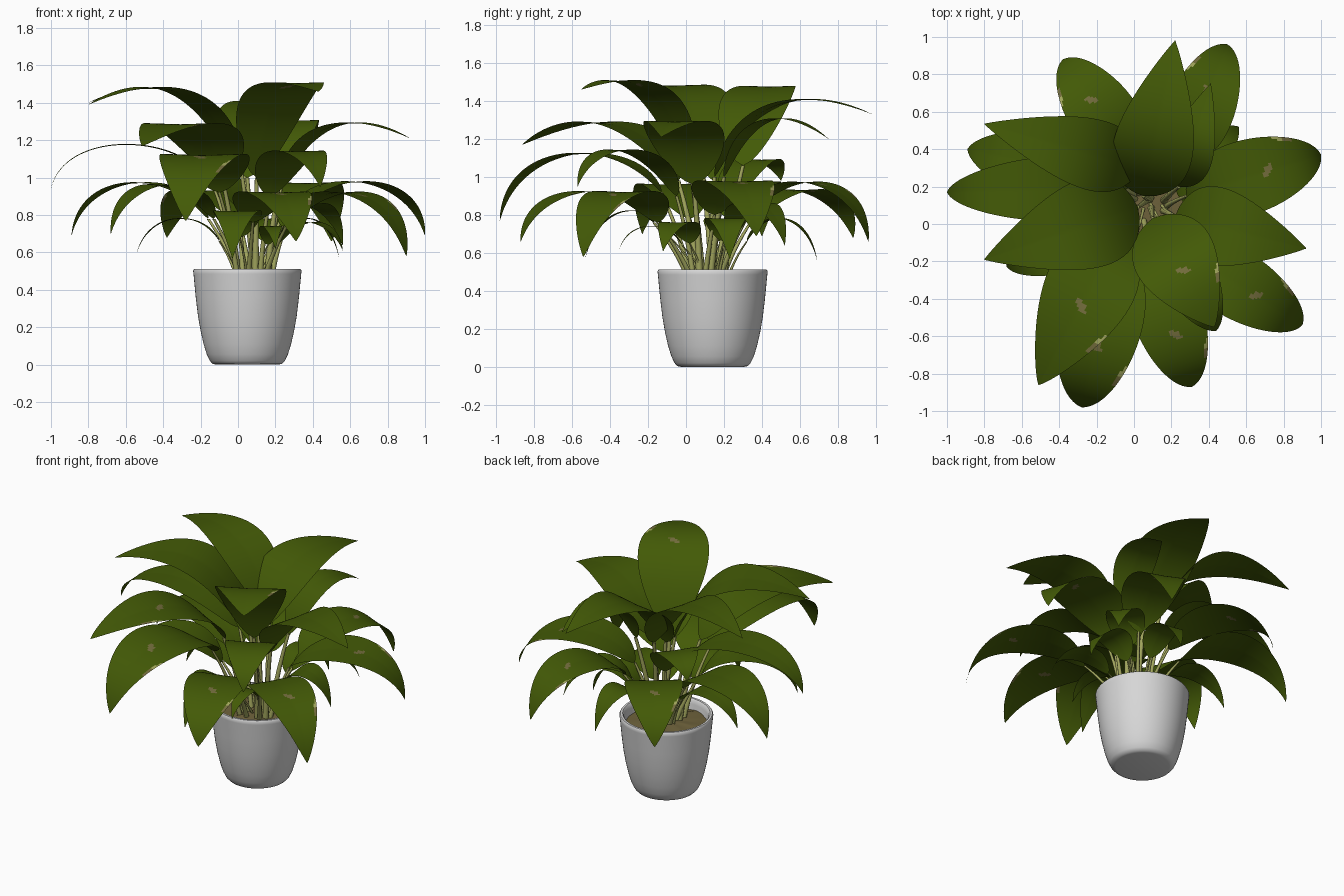
import bpy, math, random
from mathutils import Vector

if "Cube" in bpy.data.objects:
    bpy.data.objects.remove(bpy.data.objects["Cube"])

random.seed(4)

def material(name, rgb):
    m = bpy.data.materials.new(name)
    m.diffuse_color = (*rgb, 1)
    m.use_nodes = True
    m.node_tree.nodes["Principled BSDF"].inputs["Base Color"].default_value = m.diffuse_color
    return m

GREEN = material("leaf green", (0.056, 0.102, 0.002))
STEM = material("pale stem green", (0.36, 0.38, 0.11))
SPOT = material("dry spot tan", (0.17, 0.15, 0.045))
POT = material("pot grey white", (0.68, 0.68, 0.68))
SOIL = material("soil brown", (0.16, 0.125, 0.045))

PX, PY = 0.05, 0.14  # pot centre


def build(name, verts, faces, mats, idx=None, angle=40):
    me = bpy.data.meshes.new(name)
    me.from_pydata(verts, [], faces)
    for m in mats:
        me.materials.append(m)
    if idx:
        for p, k in zip(me.polygons, idx):
            p.material_index = k
    ob = bpy.data.objects.new(name, me)
    bpy.context.collection.objects.link(ob)
    bpy.ops.object.select_all(action='DESELECT')
    ob.select_set(True)
    bpy.context.view_layer.objects.active = ob
    bpy.ops.object.shade_smooth_by_angle(angle=math.radians(angle))
    return ob


def lathe(name, profile, mat, n=64, bump=0.0):
    """Spin a bottom-to-top (radius, height) profile round the pot axis."""
    verts = []
    for r, z in profile:
        for k in range(n):
            a = math.tau * k / n
            verts.append((PX + r * math.cos(a), PY + r * math.sin(a),
                          z + random.uniform(-bump, bump)))
    faces = [tuple(reversed(range(n)))]
    for i in range(len(profile) - 1):
        for k in range(n):
            j = (k + 1) % n
            faces.append((i*n + k, i*n + j, (i+1)*n + j, (i+1)*n + k))
    faces.append(tuple(range((len(profile) - 1) * n, len(profile) * n)))
    return build(name, verts, faces, [mat])


# Pot with rounded foot and lip, hollow down to the soil
lathe("pot", [(0.165, 0), (0.185, 0.004), (0.2, 0.02), (0.217, 0.055), (0.234, 0.11),
              (0.25, 0.18), (0.264, 0.26), (0.276, 0.36), (0.288, 0.485), (0.29, 0.503),
              (0.284, 0.512), (0.27, 0.512), (0.262, 0.503), (0.258, 0.48), (0.245, 0.40)], POT)
# Soil
lathe("soil", [(0.24, 0.42), (0.253, 0.445), (0.2, 0.452), (0.12, 0.458), (0.03, 0.462)],
      SOIL, n=32, bump=0.006)


def midrib(base, tip, zp, drop):
    """Arching centre line that peaks at height zp, as a function of t."""
    lo, hi = 0.0, 3.0
    zb, zt = base.z, tip.z
    height = lambda h, t: zb*(1-t)**3 + 3*h*t*(1-t) + zt*t**3
    for _ in range(30):
        h = (lo + hi) / 2
        if max(height(h, k / 40) for k in range(41)) < zp:
            lo = h
        else:
            hi = h

    def point(t):
        f = 3*0.2*t*(1-t)**2 + 3*drop*t*t*(1-t) + t**3
        p = base.lerp(tip, f)
        p.z = height(h, t)
        return p
    return point


def leaf(name, base, tip, zp, w, rounded, drop):
    """Leaf blade; rounded blades carry a centre spot and a dry left edge."""
    base, tip = Vector(base), Vector(tip)
    path = midrib(base, tip, zp, drop)
    d = tip - base
    side = Vector((-d.y, d.x, 0)).normalized()
    rows, cols = 66, 28
    verts, faces, idx = [], [], []
    for i in range(rows + 1):
        t = i / rows
        p = path(t)
        if rounded:
            hw = w * max(0, math.sin(math.pi * t**0.78))**0.82
        else:
            hw = w * max(0, math.sin(math.pi * t**0.68))**0.9
        hw = max(hw, 0.002)
        for j in range(cols + 1):
            s = 2*j/cols - 1
            verts.append(p + side*hw*s + Vector((0, 0, 0.03*hw*abs(s))))
    c = cols + 1
    for i in range(rows):
        for j in range(cols):
            faces.append((i*c + j, (i+1)*c + j, (i+1)*c + j + 1, i*c + j + 1))
            t, s = (i + 0.5)/rows, 2*(j + 0.5)/cols - 1
            k = 0
            if rounded:
                if ((t - 0.55)/0.033)**2 + ((s - 0.04 - 3*(t - 0.55))/0.13)**2 < 1:
                    k = 1
                elif 0.68 < t < 0.74 and s > 0.84:
                    k = 1
                elif 0.61 < t <= 0.68 and s > 1 - 2.4*(t - 0.6):
                    k = 2
            idx.append(k)
    build(name, verts, faces, [GREEN, SPOT, STEM], idx, 60)


def stalk(name, base, r):
    """Tapered stalk from the soil to the base of a blade."""
    end = Vector(base)
    out = Vector((end.x - 0.08, end.y - 0.12, 0))
    start = Vector((0.08, 0.12, 0.445)) + out*0.3
    start.x += random.uniform(-0.04, 0.04)
    start.y += random.uniform(-0.04, 0.04)
    ctrl = start.lerp(end, 0.5) - out*0.12
    n, m = 10, 8
    verts, faces = [], []
    for i in range(n + 1):
        t = i / n
        p = start*(1-t)**2 + ctrl*2*t*(1-t) + end*t*t
        rr = r*(1 - 0.5*t)
        for k in range(m):
            a = math.tau*k/m
            verts.append(p + Vector((rr*math.cos(a), rr*math.sin(a), 0)))
    for i in range(n):
        for k in range(m):
            j = (k + 1) % m
            faces.append((i*m + k, i*m + j, (i+1)*m + j, (i+1)*m + k))
    faces.append(tuple(range(n*m, (n+1)*m)))
    build(name, verts, faces, [STEM], None, 60)


# Leaves: base xyz, tip xyz, peak height, half width, rounded?
UPPER = [
    ((0.05, 0.15, 1.00), (0.22, 0.98, 1.33), 1.405, 0.215, False),
    ((0.10, 0.03, 1.00), (0.43, -0.55, 1.46), 1.505, 0.22, True),
    ((0.02, 0.09, 1.02), (-0.80, -0.19, 1.39), 1.48, 0.24, False),
    ((0.03, 0.30, 1.06), (-0.80, 0.535, 1.40), 1.475, 0.19, False),
    ((0.24, 0.20, 1.00), (0.41, 0.75, 1.20), 1.305, 0.13, False),
    ((0.22, 0.04, 0.96), (0.92, -0.13, 1.21), 1.29, 0.21, False),
    ((-0.08, -0.04, 0.98), (-0.51, -0.86, 1.17), 1.285, 0.24, True),
]
LOWER = [
    ((-0.10, -0.13, 0.92), (-0.28, -0.98, 0.77), 1.12, 0.23, True),
    ((0.17, -0.05, 0.90), (0.44, -0.57, 0.95), 1.14, 0.16, False),
    ((-0.13, 0.20, 0.95), (-1.00, 0.17, 0.94), 1.175, 0.17, False),
    ((0.28, 0.15, 0.80), (1.00, 0.37, 0.69), 0.975, 0.20, True),
    ((0.27, -0.15, 0.76), (0.90, -0.54, 0.58), 0.92, 0.18, True),
    ((0.08, -0.17, 0.76), (0.31, -0.87, 0.66), 0.92, 0.19, True),
    ((0.24, 0.33, 0.80), (0.50, 0.96, 0.66), 0.97, 0.18, True),
    ((-0.16, 0.24, 0.78), (-0.89, 0.40, 0.69), 0.97, 0.19, False),
    ((-0.13, 0.02, 0.78), (-0.68, -0.23, 0.70), 0.96, 0.17, False),
    ((0.01, 0.34, 0.76), (-0.38, 0.88, 0.68), 0.93, 0.18, True),
    ((0.00, 0.22, 0.84), (-0.36, 0.50, 0.98), 1.09, 0.14, False),
]
SMALL = [
    ((0.01, -0.08, 0.68), (-0.03, -0.53, 0.57), 0.82, 0.13, False),
    ((-0.10, 0.18, 0.66), (-0.54, 0.22, 0.60), 0.78, 0.10, False),
    ((0.22, 0.20, 0.66), (0.54, 0.23, 0.57), 0.78, 0.11, False),
    ((0.22, 0.02, 0.65), (0.56, -0.12, 0.61), 0.76, 0.10, False),
    ((0.14, 0.32, 0.66), (0.20, 0.69, 0.56), 0.78, 0.10, False),
    ((0.16, -0.02, 0.64), (0.20, -0.35, 0.62), 0.74, 0.06, False),
    ((0.24, 0.24, 0.74), (0.56, 0.52, 0.64), 0.86, 0.12, False),
]
for group, label, drop, r in ((UPPER, "upper", 0.62, 0.02), (LOWER, "lower", 0.92, 0.016),
                              (SMALL, "small", 0.85, 0.009)):
    for n, (b, tp, zp, w, rnd) in enumerate(group, 1):
        leaf(f"{label}_leaf_{n}", b, tp, zp, w, rnd, drop)
        stalk(f"{label}_stalk_{n}", b, r)
